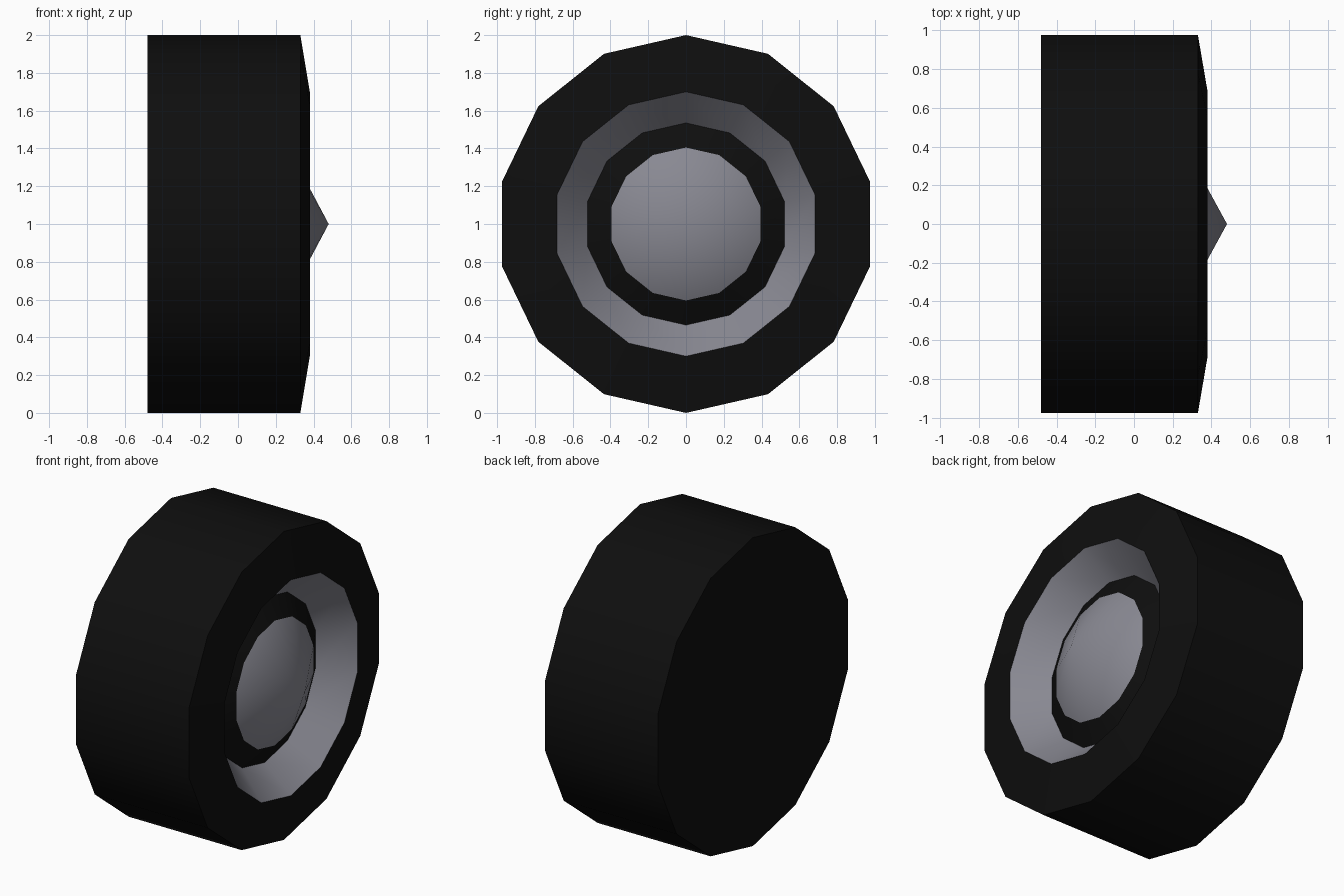
import bpy, bmesh, math

if "Cube" in bpy.data.objects:
    bpy.data.objects.remove(bpy.data.objects["Cube"])

SIDES = 14


def material(name, rgb):
    m = bpy.data.materials.new(name)
    m.diffuse_color = (*rgb, 1)
    m.use_nodes = True
    m.node_tree.nodes["Principled BSDF"].inputs["Base Color"].default_value = m.diffuse_color
    return m


rubber = material("black rubber", (0.0045, 0.0045, 0.0045))
metal = material("grey metal", (0.25, 0.25, 0.29))


def lathe(name, profile, mats):
    """Revolve (x, radius) points round the axle; mats gives one slot per band."""
    bm = bmesh.new()
    rings = []
    for x, r in profile:
        n = SIDES if r > 0 else 1
        rings.append([bm.verts.new((x, r * math.sin(2 * math.pi * i / SIDES),
                                    1 + r * math.cos(2 * math.pi * i / SIDES)))
                      for i in range(n)])
    for a, b, slot in zip(rings, rings[1:], mats):
        for i in range(SIDES):
            j = (i + 1) % SIDES
            if len(b) == 1:
                f = bm.faces.new((a[i], a[j], b[0]))
            elif len(a) == 1:
                f = bm.faces.new((a[0], b[j], b[i]))
            else:
                f = bm.faces.new((a[i], a[j], b[j], b[i]))
            f.material_index = slot
            # the profile runs from back to front, so this winding faces outward
            f.normal_flip()
    bm.normal_update()
    me = bpy.data.meshes.new(name)
    bm.to_mesh(me)
    bm.free()
    me.materials.append(rubber)
    me.materials.append(metal)
    ob = bpy.data.objects.new(name, me)
    bpy.context.collection.objects.link(ob)
    bpy.ops.object.select_all(action='DESELECT')
    ob.select_set(True)
    bpy.context.view_layer.objects.active = ob
    bpy.ops.object.shade_smooth_by_angle(angle=math.radians(30))
    return ob


# Tyre: flat closed back, straight tread, shallow sloped outer wall
lathe("tyre", [(-0.48, 0), (-0.48, 1), (0.33, 1), (0.38, 0.7)], [0, 0, 0])

# Rim: grey dish sloping inward, black groove band, grey cone cap
lathe("rim_and_hub", [(0.38, 0.7), (0.192, 0.535), (0.265, 0.405), (0.48, 0)], [1, 0, 1])
